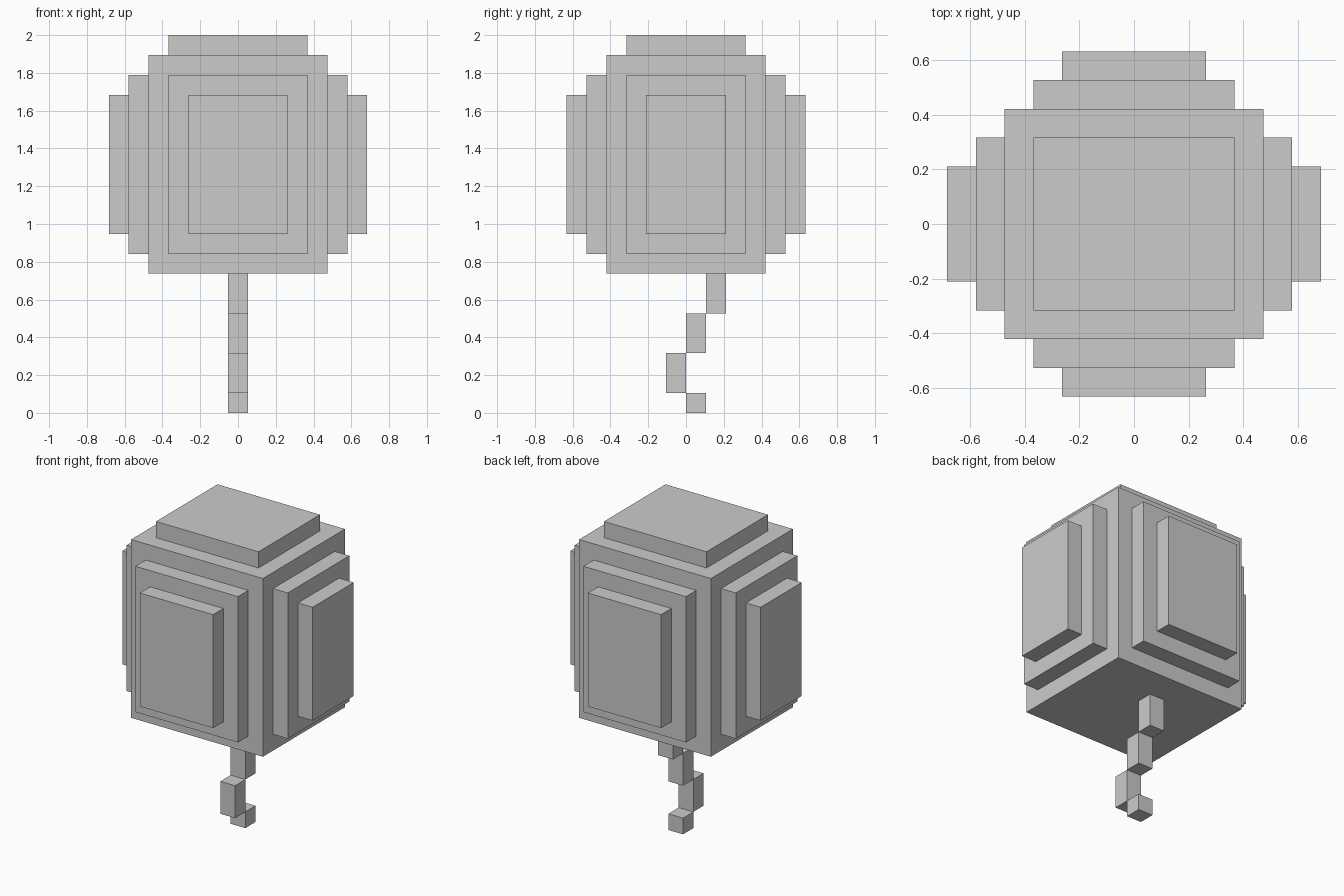
import bpy
from mathutils import Vector

cube = bpy.data.objects.get("Cube")
if cube:
    bpy.data.objects.remove(cube, do_unlink=True)

U = 2 / 19  # block unit: the model is 19 blocks tall

grey = bpy.data.materials.new("light_grey")
grey.use_nodes = True
colour = (0.6, 0.6, 0.6, 1)
grey.diffuse_color = colour
grey.node_tree.nodes["Principled BSDF"].inputs["Base Color"].default_value = colour


def box(name, low, high):
    """Box between two corners given in block units."""
    low, high = Vector(low) * U, Vector(high) * U
    bpy.ops.mesh.primitive_cube_add(size=1, location=(low + high) / 2)
    obj = bpy.context.object
    obj.name = name
    obj.scale = high - low
    bpy.ops.object.transform_apply(location=False, rotation=False, scale=True)
    obj.data.materials.append(grey)


# Balloon body and top cap
box("balloon_body", (-4.5, -4, 7), (4.5, 4, 18))
box("balloon_top", (-3.5, -3, 18), (3.5, 3, 19))

# Two stepped plates on each of the four sides
for step, label in enumerate(("inner", "outer")):
    z0, z1 = 8 + step, 17 - step
    half_x, half_y = 3.5 - step, 3 - step
    x, y = 4.5 + step, 4 + step
    box(f"front_{label}_plate", (-half_x, -y - 1, z0), (half_x, -y, z1))
    box(f"back_{label}_plate", (-half_x, y, z0), (half_x, y + 1, z1))
    box(f"right_{label}_plate", (-x - 1, -half_y, z0), (-x, half_y, z1))
    box(f"left_{label}_plate", (x, -half_y, z0), (x + 1, half_y, z1))

# Zigzag string: start y, bottom z, top z
for i, (y, z0, z1) in enumerate([(1, 5, 7), (0, 3, 5), (-1, 1, 3), (0, 0, 1)]):
    box(f"string_segment_{i + 1}", (-0.5, y, z0), (0.5, y + 1, z1))
